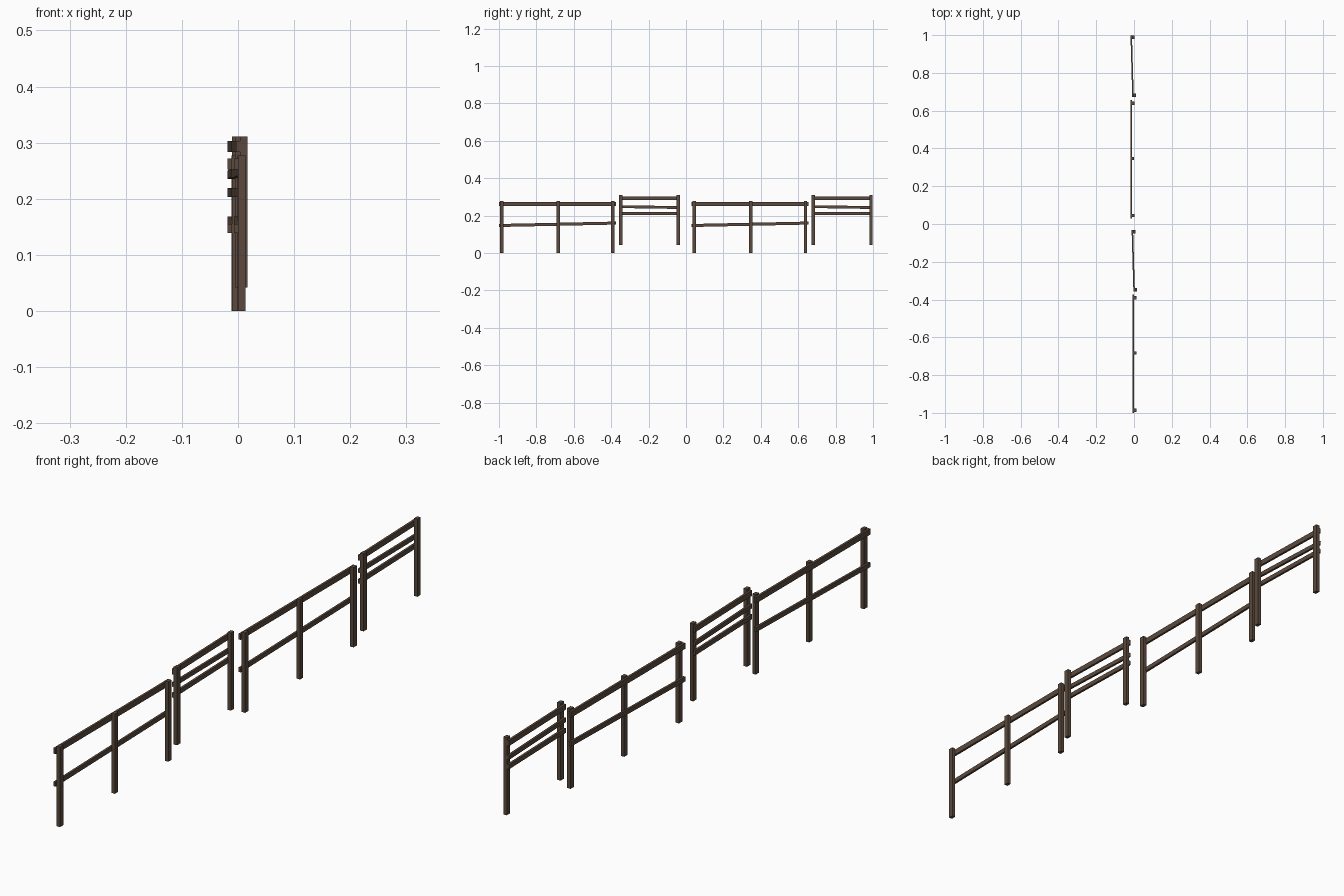
import bpy, bmesh
from mathutils import Vector

if "Cube" in bpy.data.objects:
    bpy.data.objects.remove(bpy.data.objects["Cube"])

wood = bpy.data.materials.new("dark brown wood")
wood.diffuse_color = (0.105, 0.068, 0.047, 1)
wood.use_nodes = True
wood.node_tree.nodes["Principled BSDF"].inputs["Base Color"].default_value = wood.diffuse_color


def beam(name, a, b, side, width, depth):
    """Square-cut timber from a to b; side is the direction of its width."""
    a, b = Vector(a), Vector(b)
    axis = (b - a).normalized()
    side = Vector(side)
    side = (side - axis * side.dot(axis)).normalized() * width / 2
    other = axis.cross(side).normalized() * depth / 2
    bm = bmesh.new()
    ends = [[bm.verts.new(p + side * s + other * t)
             for s, t in ((1, 1), (-1, 1), (-1, -1), (1, -1))] for p in (a, b)]
    bm.faces.new(ends[0])
    bm.faces.new(ends[1][::-1])
    for i in range(4):
        j = (i + 1) % 4
        bm.faces.new((ends[0][i], ends[0][j], ends[1][j], ends[1][i]))
    bmesh.ops.recalc_face_normals(bm, faces=bm.faces)
    mesh = bpy.data.meshes.new(name)
    bm.to_mesh(mesh)
    bm.free()
    mesh.materials.append(wood)
    bpy.context.collection.objects.link(bpy.data.objects.new(name, mesh))


def section(name, posts, z0, z1, rails, y0, y1):
    """posts: (y, x of the rail-side face); rails: (z at y0, z at y1, height)."""
    (ya, xa), (yb, xb) = posts[0], posts[-1]
    face = lambda y: xa + (xb - xa) * (y - ya) / (yb - ya)
    for y, x in posts:
        beam(name + "_post", (x + .0065, y, z0), (x + .0065, y, z1), (1, 0, 0), .013, .018)
    # Rails are fixed to the -x side of the posts
    for za, zb, h in rails:
        beam(name + "_rail", (face(y0) - .0035, y0, za), (face(y1) - .0035, y1, zb),
             (1, 0, 0), .008, h)


# Two repeats, each a long low section and a short, raised, slightly turned one
for dy, dx, sx in ((0, 0, 0), (1.03, -.011, -.006)):
    section("long_fence", [(-.985 + dy, dx), (-.683 + dy, dx - .001), (-.391 + dy, dx)],
            0, .277, [(.262, .262, .02), (.147, .16, .016)], -1 + dy, -.374 + dy)
    section("short_fence", [(-.349 + dy, .004 + sx), (-.041 + dy, -.005 + sx)],
            .042, .311, [(.293, .293, .019), (.248, .243, .015), (.211, .211, .016)],
            -.358 + dy, -.033 + dy)
